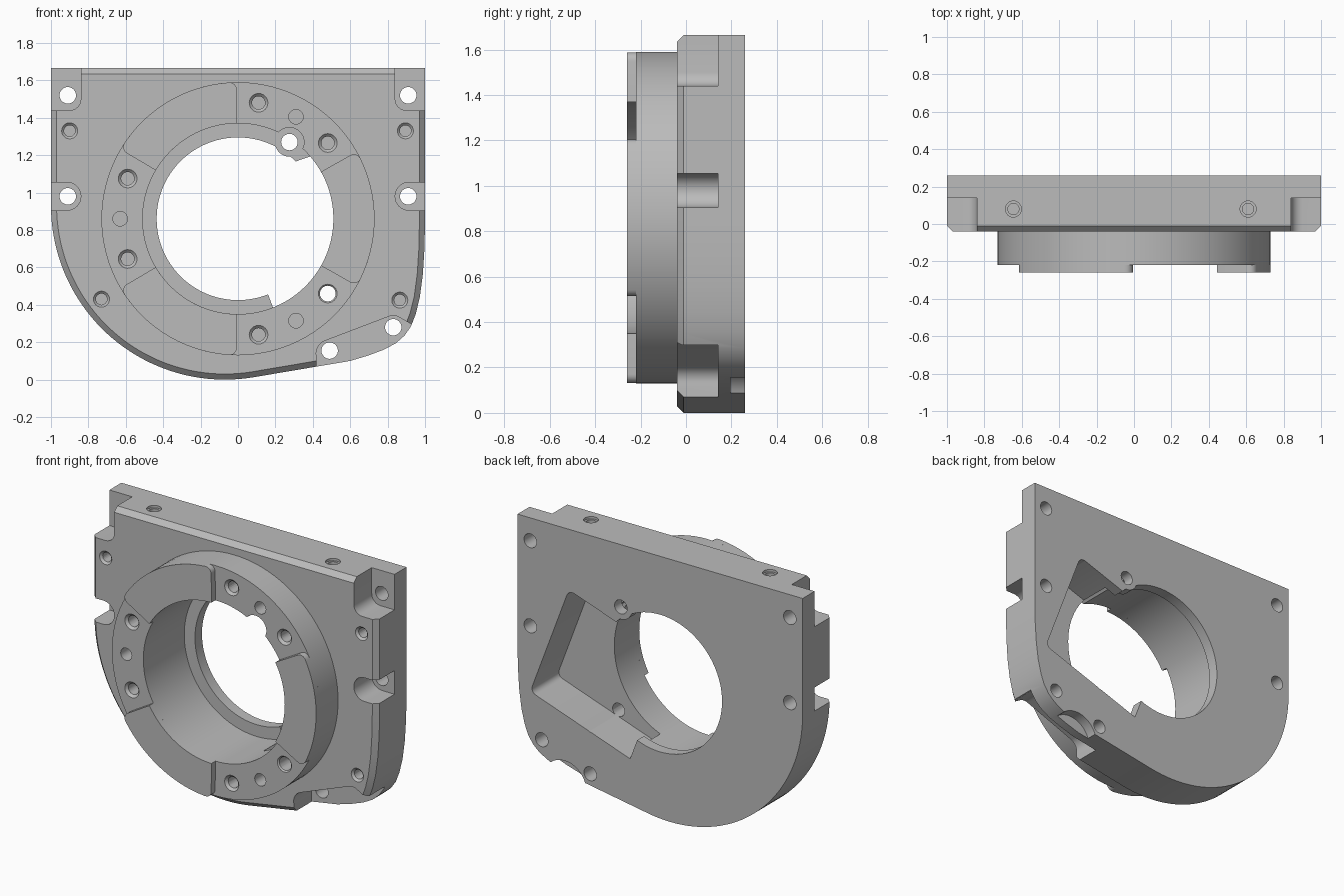
import bpy, bmesh
from math import sin, cos, radians, pi
from mathutils import Matrix

if "Cube" in bpy.data.objects:
    bpy.data.objects.remove(bpy.data.objects["Cube"])

metal = bpy.data.materials.new("machined_grey")
metal.use_nodes = True
grey = (0.5, 0.5, 0.5, 1)
metal.diffuse_color = grey
metal.node_tree.nodes["Principled BSDF"].inputs["Base Color"].default_value = grey

FRONT, BACK, RING_FRONT, PAD_FRONT = -0.04, 0.26, -0.22, -0.26
CX, CZ = 0.0, 0.86          # bore axis


def arc(cx, cz, r, a0, a1, n):
    return [(cx + r * cos(radians(a0 + (a1 - a0) * i / n)),
             cz + r * sin(radians(a0 + (a1 - a0) * i / n))) for i in range(n + 1)]


def circle(cx, cz, r, n=32):
    return arc(cx, cz, r, 0, 360, n)[:-1]


def finish(name, bm):
    bmesh.ops.recalc_face_normals(bm, faces=bm.faces)
    me = bpy.data.meshes.new(name)
    bm.to_mesh(me)
    bm.free()
    me.materials.append(metal)
    ob = bpy.data.objects.new(name, me)
    bpy.context.collection.objects.link(ob)
    return ob


def prism(name, pts, y0, y1, chamfer=0, round_if=None, radius=0.03):
    """Extrude an x-z outline along y, rounding chosen corners."""
    bm = bmesh.new()
    face = bm.faces.new([bm.verts.new((x, y0, z)) for x, z in pts])
    ext = bmesh.ops.extrude_face_region(bm, geom=[face])["geom"]
    bmesh.ops.translate(bm, vec=(0, y1 - y0, 0),
                        verts=[v for v in ext if isinstance(v, bmesh.types.BMVert)])
    if round_if:
        edges = [e for e in bm.edges if abs(e.verts[0].co.y - e.verts[1].co.y) > 1e-4
                 and round_if(e.verts[0].co.x, e.verts[0].co.z)]
        bmesh.ops.bevel(bm, geom=edges, offset=radius, segments=6, profile=0.5, affect='EDGES')
    if chamfer:
        edges = [e for e in bm.edges if all(abs(v.co.y - y0) < 1e-5 for v in e.verts)]
        bmesh.ops.bevel(bm, geom=edges, offset=chamfer, segments=1, affect='EDGES')
    return finish(name, bm)


def boolean(target, tool, op='DIFFERENCE'):
    tool.hide_render = True
    mod = target.modifiers.new("bool", 'BOOLEAN')
    mod.operation, mod.solver, mod.object = op, 'EXACT', tool
    bpy.context.view_layer.objects.active = target
    bpy.ops.object.modifier_apply(modifier=mod.name)
    bpy.data.objects.remove(tool)


def cut(pts, y0, y1, **kw):
    boolean(body, prism("cutter", pts, y0, y1, **kw))


def drill(x, z, y, depth, r=0.035, sink=0.05):
    """Blind hole, with a conical mouth when sink is set."""
    cut(circle(x, z, r, 24), y - 0.02, y + depth)
    if sink:
        bm = bmesh.new()
        h = 0.04
        bmesh.ops.create_cone(bm, cap_ends=True, segments=24, depth=h,
                              radius1=sink + 0.02, radius2=sink - 0.02,
                              matrix=Matrix.Translation((x, y, z)) @ Matrix.Rotation(-pi / 2, 4, 'X'))
        boolean(body, finish("sink", bm))


# Main plate: square top, large lower arc, sloping bottom, tight lower corner
outline = ([(-1, 1.665)] + arc(-0.07, 0.93, 0.93, 180, 279.5, 40)
           + [(0.6, 0.1), (0.7, 0.13), (0.78, 0.16), (0.845, 0.195), (0.89, 0.235),
              (0.925, 0.285), (0.95, 0.35), (0.972, 0.44), (0.988, 0.56), (0.997, 0.7),
              (1, 0.85), (1, 1.665)])
body = prism("housing", outline, FRONT, BACK, chamfer=0.03)

# Raised mounting ring
boolean(body, prism("ring", circle(CX, CZ, 0.73, 96), RING_FRONT, -0.02), 'UNION')

# Stepped bore with a rear lip that keeps a small screw boss
LIP = 0.19
SX, SZ = 0.275, 1.27
cut(circle(CX, CZ, 0.51, 96), -0.5, LIP)
cut(circle(SX, SZ, 0.078), -0.5, LIP)
lip_tool = prism("lip_bore", circle(CX, CZ, 0.435, 96), 0.1, 0.5)
boolean(lip_tool, prism("screw_boss", circle(SX, SZ, 0.078), 0, 0.6))
boolean(body, lip_tool)

# Tilted rear pocket, open to the bore
cut([(0.64, 1.28), (0.91, 0.565), (0.21, 0.325), (-0.06, 1.04)], -0.01, 0.5,
    round_if=lambda x, z: x > 0.5, radius=0.04)

# Front recesses for the plate screws: corners, side slots, lower corner
SEAT = 0.14
for s in (-1, 1):
    cut([(s * 0.84, 1.44), (s * 1.2, 1.44), (s * 1.2, 1.8), (s * 0.84, 1.8)], -0.1, SEAT,
        round_if=lambda x, z: abs(x) < 1 and z < 1.5, radius=0.06)
    slot = [(-x, z) if s < 0 else (x, z) for x, z in arc(0.915, 0.98, 0.075, 90, 270, 16)]
    cut(slot + [(s * 1.2, 0.905), (s * 1.2, 1.055)], -0.1, SEAT)
cut(arc(0.49, 0.14, 0.072, 190, 112, 8) + [(0.8, 0.335)] + arc(0.83, 0.28, 0.062, 105, 60, 4)
    + [(0.92, 0.3), (1.2, 0.3), (1.2, -0.2), (0.42, -0.2)], -0.1, SEAT)

# Shallow rear scallop on the bottom edge
cut(circle(0.67, 0.037, 0.153, 48), 0.195, 0.5)

# Through holes
through = [(s * 0.91, z) for s in (-1, 1) for z in (0.98, 1.52)]
for x, z in through + [(0.83, 0.28), (0.49, 0.155), (SX, SZ)]:
    cut(circle(x, z, 0.044), -0.5, 0.5)
drill(0.48, 0.46, RING_FRONT, 0.5, r=0.042)

# Blind holes on the ring, in the gaps between pads
for x, z in ((0.11, 1.48), (0.48, 1.265), (0.11, 0.24), (-0.59, 1.075), (-0.59, 0.645)):
    drill(x, z, RING_FRONT, 0.14)
for x, z in ((0.31, 1.405), (0.31, 0.315), (-0.63, 0.86)):
    drill(x, z, RING_FRONT, 0.14, r=0.039, sink=0)

# Blind holes on the plate front
for x, z in ((-0.9, 1.33), (0.895, 1.33), (-0.73, 0.43), (0.865, 0.425)):
    drill(x, z, FRONT, 0.14, r=0.03, sink=0.043)

# Tapped holes in the top edge
for x in (-0.645, 0.61):
    for r, depth in ((0.03, 0.15), (0.043, 0.015)):
        bm = bmesh.new()
        bmesh.ops.create_cone(bm, cap_ends=True, segments=24, radius1=r, radius2=r,
                              depth=2 * depth, matrix=Matrix.Translation((x, 0.08, 1.665)))
        boolean(body, finish("top_hole", bm))

# Three raised pads on the ring, with rounded outer corners
parts = [body]
for i, mid in enumerate((0, 120, 240)):
    lo, hi = mid - 29.5, mid + 29.5
    outer, inner = arc(CX, CZ, 0.73, lo, hi, 16), arc(CX, CZ, 0.51, hi, lo, 16)
    ends = (outer[0], outer[-1])
    parts.append(prism("clamp_pad_%d" % (i + 1), outer + inner, PAD_FRONT, RING_FRONT,
                       round_if=lambda x, z: any(abs(x - p) + abs(z - q) < 1e-4 for p, q in ends),
                       radius=0.04))

bpy.ops.object.select_all(action='DESELECT')
for ob in parts:
    ob.select_set(True)
bpy.context.view_layer.objects.active = body
bpy.ops.object.shade_smooth_by_angle(angle=radians(30))
